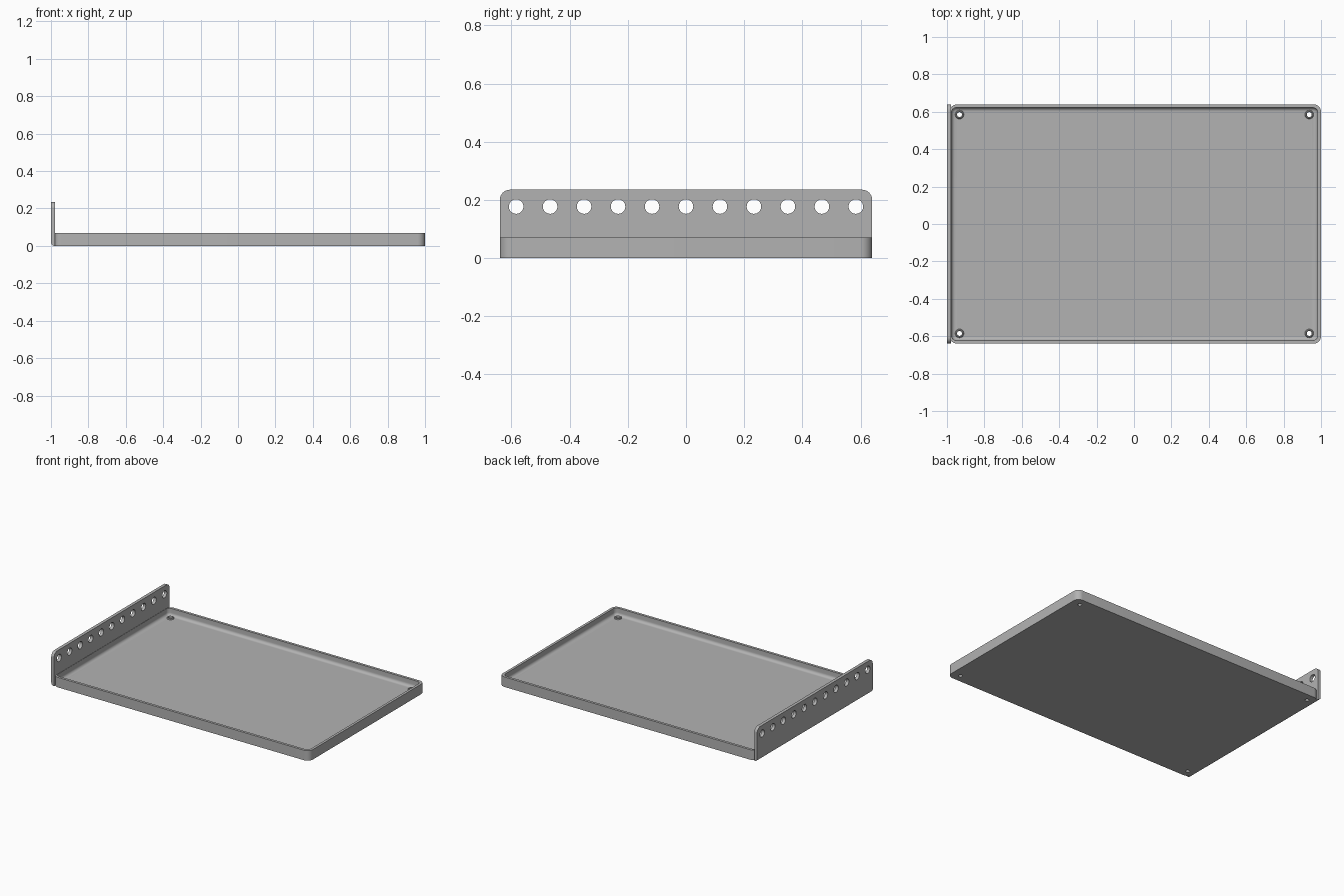
import bpy, bmesh, math
from mathutils import Matrix

cube = bpy.data.objects.get("Cube")
if cube:
    bpy.data.objects.remove(cube, do_unlink=True)

metal = bpy.data.materials.new("grey metal")
GREY = (0.45, 0.45, 0.45, 1)
metal.use_nodes = True
metal.diffuse_color = GREY
metal.node_tree.nodes["Principled BSDF"].inputs["Base Color"].default_value = GREY

HALF_Y, RIM, FLOOR, PANEL_TOP, SHEET = 0.64, 0.07, 0.02, 0.235, 0.022


def finish(name, bm):
    bmesh.ops.recalc_face_normals(bm, faces=bm.faces)
    mesh = bpy.data.meshes.new(name)
    bm.to_mesh(mesh)
    bm.free()
    mesh.materials.append(metal)
    ob = bpy.data.objects.new(name, mesh)
    bpy.context.collection.objects.link(ob)
    return ob


def rounded_rect(x0, x1, y0, y1, radii, steps=8):
    """Counter-clockwise outline; radii start at the lower left corner."""
    corners = [(x0, y0, 1, 1), (x1, y0, -1, 1), (x1, y1, -1, -1), (x0, y1, 1, -1)]
    pts = []
    for i, ((cx, cy, sx, sy), r) in enumerate(zip(corners, radii)):
        if r == 0:
            pts.append((cx, cy))
            continue
        for k in range(steps + 1):
            a = math.pi * (1 + i / 2 + k / steps / 2)
            pts.append((cx + sx * r + r * math.cos(a), cy + sy * r + r * math.sin(a)))
    return pts


def cylinder(bm, r1, r2, depth, matrix):
    bmesh.ops.create_cone(bm, cap_ends=True, segments=32, radius1=r1, radius2=r2,
                          depth=depth, matrix=matrix)


def cut(ob, cutter):
    mod = ob.modifiers.new("holes", "BOOLEAN")
    mod.operation = "DIFFERENCE"
    mod.solver = "EXACT"
    mod.object = cutter
    cutter.hide_render = True
    cutter.hide_viewport = True
    cutter.display_type = "WIRE"


def tray_ring(bm, inset, left, radius, z):
    pts = rounded_rect(left, 1 - inset, -HALF_Y + inset, HALF_Y - inset, [radius] * 4)
    return [bm.verts.new((x, y, z)) for x, y in pts]


# Tray: outer wall, rim, inner wall, then a rounded transition to the floor
bm = bmesh.new()
rings = [tray_ring(bm, 0, -0.985, 0.04, 0), tray_ring(bm, 0, -0.985, 0.04, RIM),
         tray_ring(bm, 0.018, -0.976, 0.026, RIM)]
FILLET = 0.02
for k in range(7):
    a = math.pi / 2 * k / 6
    d = FILLET * (1 - math.cos(a))
    rings.append(tray_ring(bm, 0.018 + d, -0.976 + d, 0.026 - d,
                           FLOOR + FILLET * (1 - math.sin(a))))
for low, high in zip(rings, rings[1:]):
    for i in range(len(low)):
        j = (i + 1) % len(low)
        bm.faces.new((low[i], low[j], high[j], high[i]))
bm.faces.new(rings[0])
bm.faces.new(rings[-1])
tray = finish("tray", bm)

# Corner mounting holes with low raised collars
spots = [(x, y) for x in (-0.933, 0.937) for y in (-0.585, 0.585)]
bm = bmesh.new()
for x, y in spots:
    cylinder(bm, 0.013, 0.013, 0.2, Matrix.Translation((x, y, 0)))
cut(tray, finish("tray_hole_cutter", bm))

bm = bmesh.new()
for x, y in spots:
    loops = []
    for r, z in ((0.024, FLOOR - 0.002), (0.022, 0.027), (0.018, 0.03),
                 (0.015, 0.029), (0.013, 0.025), (0.013, FLOOR - 0.002)):
        loops.append([bm.verts.new((x + r * math.cos(math.tau * i / 32),
                                    y + r * math.sin(math.tau * i / 32), z))
                      for i in range(32)])
    for a, b in zip(loops, loops[1:] + loops[:1]):
        for i in range(32):
            j = (i + 1) % 32
            bm.faces.new((a[i], a[j], b[j], b[i]))
collars = finish("hole_collars", bm)

# Upright side panel with rounded top corners and a bent lower edge
bm = bmesh.new()
outline = rounded_rect(-HALF_Y, HALF_Y, 0, PANEL_TOP, [0, 0, 0.035, 0.035])
face = bm.faces.new([bm.verts.new((-1, y, z)) for y, z in outline])
ext = bmesh.ops.extrude_face_region(bm, geom=[face])
bmesh.ops.translate(bm, vec=(SHEET, 0, 0),
                    verts=[g for g in ext["geom"] if isinstance(g, bmesh.types.BMVert)])
bend = [e for e in bm.edges if all(v.co.x < -0.999 and v.co.z < 0.001 for v in e.verts)]
bmesh.ops.bevel(bm, geom=bend, offset=0.02, segments=6, profile=0.5, affect="EDGES")
panel = finish("side_panel", bm)

# Row of round holes along the panel
bm = bmesh.new()
for i in range(11):
    cylinder(bm, 0.025, 0.025, 0.2,
             Matrix.Translation((-0.99, (i - 5) * 0.1168, 0.177))
             @ Matrix.Rotation(math.pi / 2, 4, "Y"))
cut(panel, finish("panel_hole_cutter", bm))

# Apply the cuts and shade smooth with sharp edges kept
for ob in (tray, panel, collars):
    bpy.ops.object.select_all(action="DESELECT")
    ob.select_set(True)
    bpy.context.view_layer.objects.active = ob
    for mod in list(ob.modifiers):
        cutter = mod.object
        bpy.ops.object.modifier_apply(modifier=mod.name)
        bpy.data.objects.remove(cutter, do_unlink=True)
    bpy.ops.object.shade_smooth_by_angle(angle=math.radians(35))
